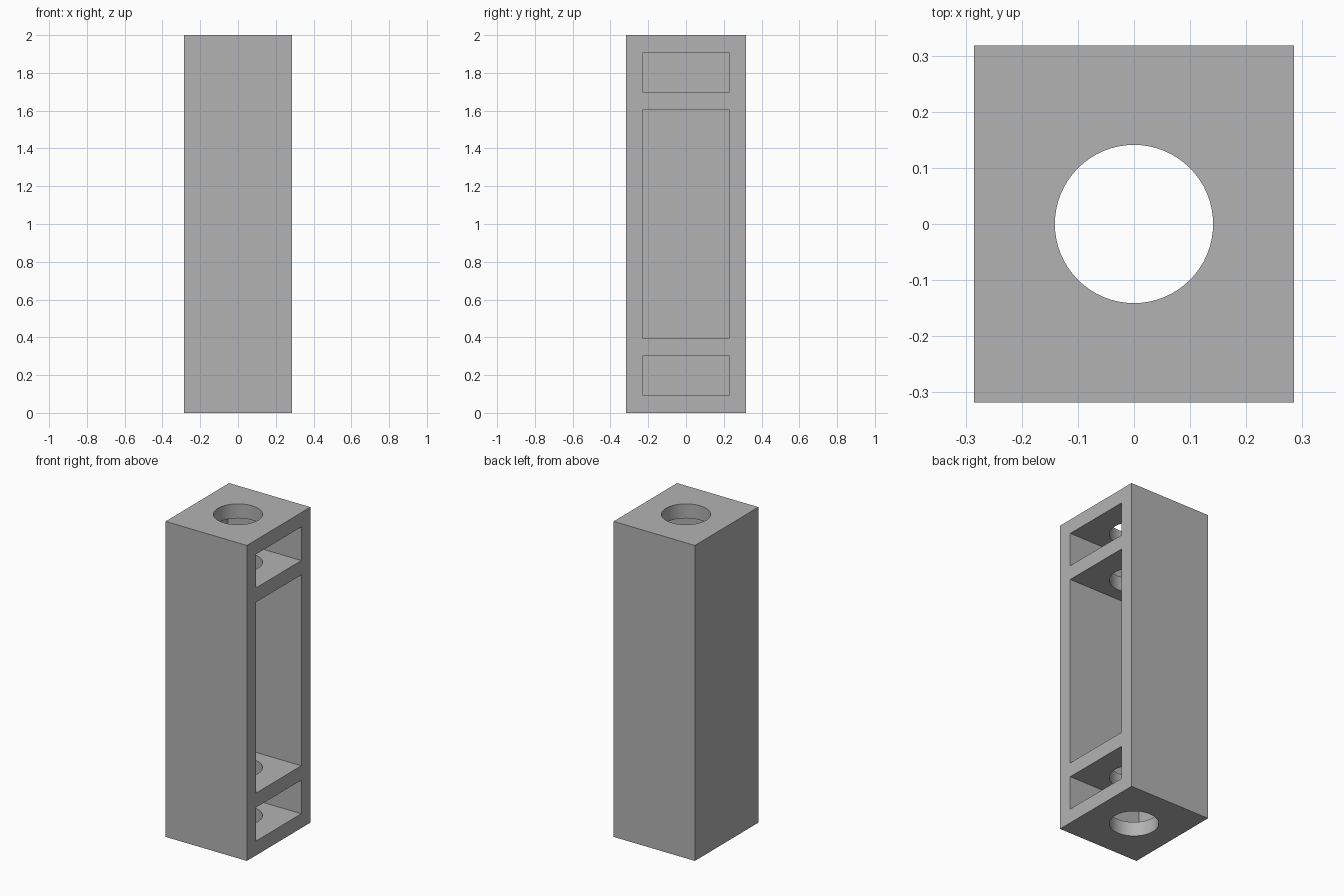
import bpy
import math

cube = bpy.data.objects.get("Cube")
if cube:
    bpy.data.objects.remove(cube, do_unlink=True)

grey = bpy.data.materials.new("plain grey")
grey.use_nodes = True
colour = (0.45, 0.45, 0.45, 1)
grey.diffuse_color = colour
grey.node_tree.nodes["Principled BSDF"].inputs["Base Color"].default_value = colour

WIDTH, DEPTH, HEIGHT = 0.57, 0.636, 2.0
WALL = 0.091          # side walls, end plates and shelves
BACK = 0.057          # closed wall on the -x side
END_POCKET = 0.213    # height of the small compartments
HOLE_RADIUS = 0.141


def box(name, x, y, z):
    """Box between the given (low, high) ranges."""
    spans = (x, y, z)
    bpy.ops.mesh.primitive_cube_add(size=1, location=[(a + b) / 2 for a, b in spans])
    obj = bpy.context.object
    obj.name = name
    obj.scale = [b - a for a, b in spans]
    bpy.ops.object.transform_apply(location=True, rotation=False, scale=True)
    obj.data.materials.append(grey)
    return obj


def cut(target, cutter):
    """Subtract the cutter and remove it."""
    cutter.hide_render = True
    mod = target.modifiers.new("cut", "BOOLEAN")
    mod.operation = "DIFFERENCE"
    mod.solver = "EXACT"
    mod.object = cutter
    bpy.context.view_layer.objects.active = target
    bpy.ops.object.modifier_apply(modifier=mod.name)
    bpy.data.objects.remove(cutter, do_unlink=True)


# Upright housing
housing = box("housing", (-WIDTH / 2, WIDTH / 2), (-DEPTH / 2, DEPTH / 2), (0, HEIGHT))

# Three compartments open on the +x side
low, high = WALL, WALL + END_POCKET
compartments = ((low, high), (high + WALL, HEIGHT - high - WALL), (HEIGHT - high, HEIGHT - low))
for span in compartments:
    cut(housing, box("compartment_cutter", (BACK - WIDTH / 2, WIDTH),
                     (WALL - DEPTH / 2, DEPTH / 2 - WALL), span))

# Round bore through the end plates and shelves
bpy.ops.mesh.primitive_cylinder_add(vertices=64, radius=HOLE_RADIUS, depth=HEIGHT * 1.2,
                                    location=(0, 0, HEIGHT / 2))
bore = bpy.context.object
bore.name = "bore_cutter"
bore.data.materials.append(grey)
cut(housing, bore)

# Smooth bore walls, sharp edges elsewhere
bpy.ops.object.select_all(action="DESELECT")
housing.select_set(True)
bpy.context.view_layer.objects.active = housing
bpy.ops.object.shade_smooth_by_angle(angle=math.radians(30))
